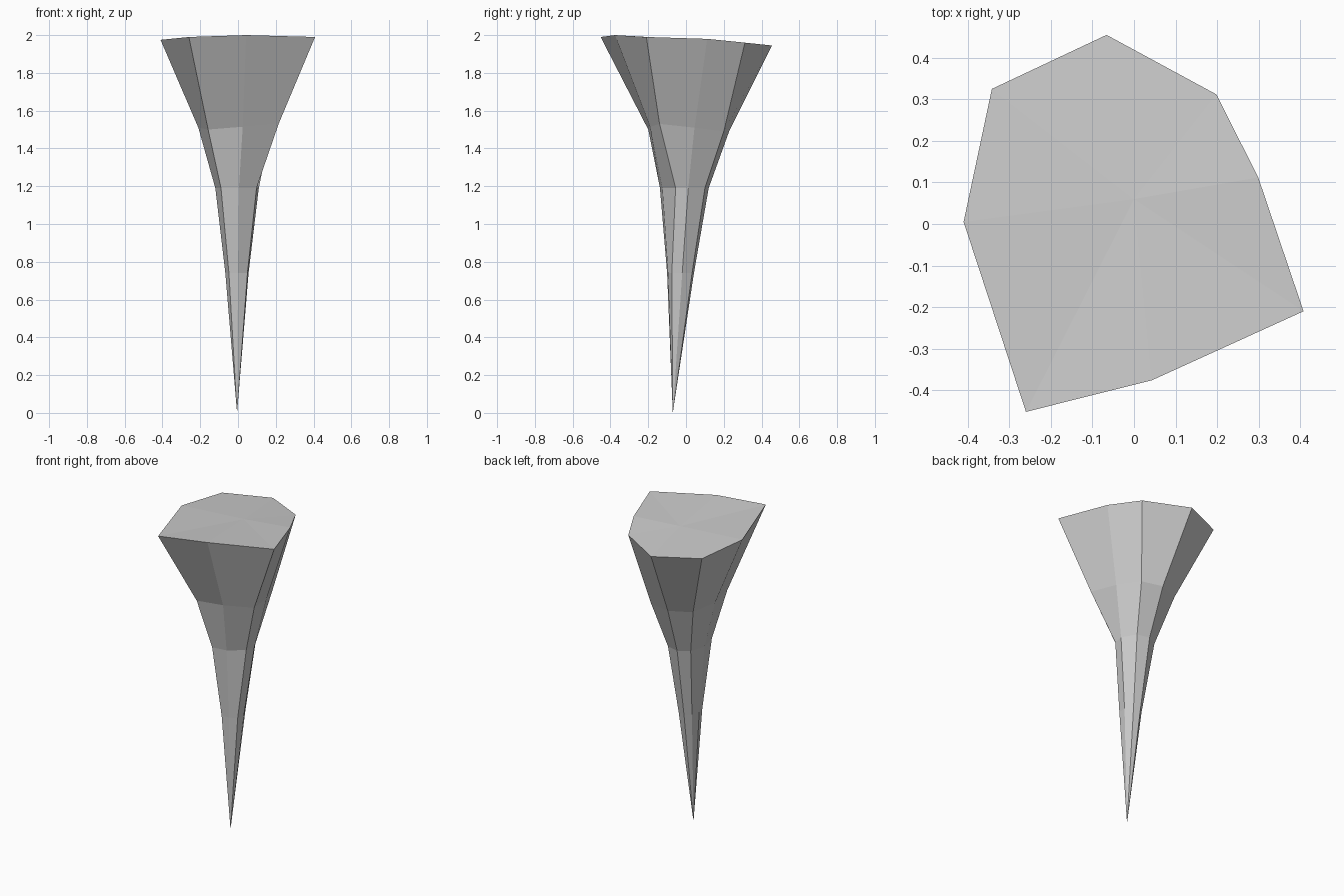
import bpy, bmesh

# Eight-sided cross-sections from the broad root down: (heights, outline)
rings = [
    ((1.975, 1.955, 1.945, 1.96, 1.98, 1.99, 2.0, 1.99),
     [(-.41, .005), (-.342, .325), (-.066, .455), (.198, .312),
      (.299, .112), (.408, -.21), (.043, -.376), (-.26, -.452)]),
    ((1.51, 1.50, 1.495, 1.49, 1.51, 1.53, 1.515, 1.50),
     [(-.21, 0), (-.17, .17), (-.03, .23), (.11, .20),
      (.175, .045), (.215, -.14), (.025, -.19), (-.158, -.20)]),
    ((1.19,) * 8,
     [(-.12, -.02), (-.09, .08), (-.02, .12), (.06, .10),
      (.11, .012), (.098, -.055), (.005, -.125), (-.09, -.138)]),
    ((.74,) * 8,
     [(-.067, -.04), (-.05, .01), (-.015, .042), (.03, .032),
      (.056, -.02), (.05, -.075), (0, -.095), (-.048, -.10)]),
]

bm = bmesh.new()
loops = [[bm.verts.new((x, y, z)) for (x, y), z in zip(outline, heights)]
         for heights, outline in rings]
root = bm.verts.new((0, .06, 1.975))
tip = bm.verts.new((-.005, -.07, 0))

# Top fan, tapering walls and pointed tip
for i in range(8):
    j = (i + 1) % 8
    bm.faces.new((root, loops[0][i], loops[0][j]))
    for a, b in zip(loops, loops[1:]):
        bm.faces.new((a[i], b[i], b[j], a[j]))
    bm.faces.new((loops[-1][i], tip, loops[-1][j]))
bmesh.ops.recalc_face_normals(bm, faces=bm.faces)

mesh = bpy.data.meshes.new("stalactite")
bm.to_mesh(mesh)
bm.free()
bpy.context.collection.objects.link(bpy.data.objects.new("stalactite", mesh))
